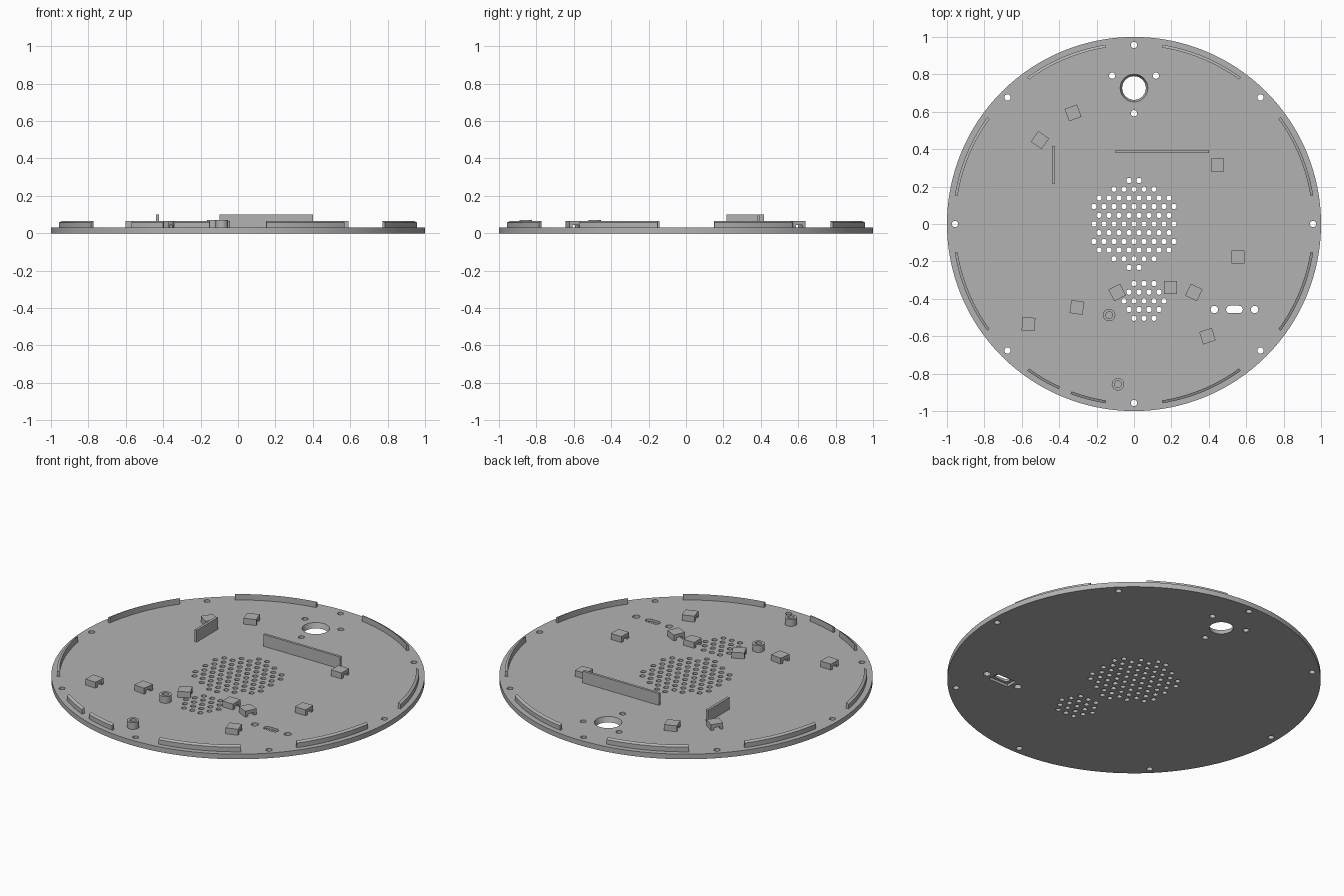
import bpy, bmesh, math
from mathutils import Matrix, Vector

if "Cube" in bpy.data.objects:
    bpy.data.objects.remove(bpy.data.objects["Cube"])

grey = bpy.data.materials.new("plain_grey")
grey.diffuse_color = (0.45, 0.45, 0.45, 1)
grey.use_nodes = True
grey.node_tree.nodes["Principled BSDF"].inputs["Base Color"].default_value = grey.diffuse_color
BASE = 0.03      # plate thickness
SINK = 0.004     # how far raised parts reach into the plate


def finish(name, bm, smooth=True):
    bmesh.ops.recalc_face_normals(bm, faces=bm.faces)
    mesh = bpy.data.meshes.new(name)
    bm.to_mesh(mesh)
    bm.free()
    mesh.materials.append(grey)
    ob = bpy.data.objects.new(name, mesh)
    bpy.context.collection.objects.link(ob)
    if smooth:
        bpy.context.view_layer.objects.active = ob
        ob.select_set(True)
        bpy.ops.object.shade_smooth_by_angle(angle=math.radians(30))
        ob.select_set(False)
    return ob


def prism(bm, pts, z0, z1, m=Matrix()):
    """Extrude a closed outline from z0 to z1, placed by a matrix."""
    lo = [bm.verts.new(m @ Vector((x, y, z0))) for x, y in pts]
    hi = [bm.verts.new(m @ Vector((x, y, z1))) for x, y in pts]
    bm.faces.new(lo[::-1])
    bm.faces.new(hi)
    for i in range(len(pts)):
        j = (i + 1) % len(pts)
        bm.faces.new((lo[i], lo[j], hi[j], hi[i]))


def cylinder(bm, x, y, r0, z0, z1, n=16, r1=None):
    bmesh.ops.create_cone(bm, cap_ends=True, segments=n, radius1=r0,
                          radius2=r0 if r1 is None else r1, depth=z1 - z0,
                          matrix=Matrix.Translation((x, y, (z0 + z1) / 2)))


def rectangle(x, y, w, h):
    return [(x - w/2, y - h/2), (x + w/2, y - h/2), (x + w/2, y + h/2), (x - w/2, y + h/2)]


def cut(ob, cutter):
    cutter.hide_render = True
    cutter.hide_set(True)
    mod = ob.modifiers.new("holes", 'BOOLEAN')
    mod.object = cutter
    mod.solver = 'EXACT'


# Round base plate
bm = bmesh.new()
cylinder(bm, 0, 0, 1, 0, BASE, 128)
plate = finish("base_plate", bm)

# Hole cutter: screw holes, speaker grilles, large tapered hole
holes = bmesh.new()
Z0, Z1 = -0.02, BASE + 0.02
for i in range(8):
    a = i * math.pi / 4
    cylinder(holes, 0.957 * math.cos(a), 0.957 * math.sin(a), 0.017, Z0, Z1)
for x, y in ((-0.117, 0.793), (0.117, 0.793), (0, 0.592)):
    cylinder(holes, x, y, 0.017, Z0, Z1)
for x in (0.43, 0.645):
    cylinder(holes, x, -0.457, 0.02, Z0, Z1)


def grille(cx, cy, rows):
    for r, count in enumerate(rows):
        y = cy + ((len(rows) - 1) / 2 - r) * 0.0465
        for c in range(count):
            cylinder(holes, cx + (c - (count - 1) / 2) * 0.0535, y, 0.0145, Z0, Z1, 12)


grille(0, 0, (2, 5, 8, 9, 8, 9, 8, 9, 8, 5, 2))
grille(0.0535, -0.411, (3, 4, 5, 4, 3))
cylinder(holes, 0, 0.727, 0.056, Z0, Z1, 48, 0.081)
# Rounded port slot
slot = []
for side, start in ((1, -90), (-1, 90)):
    for k in range(9):
        a = math.radians(start + k * 22.5)
        slot.append((0.537 + side * 0.025 + 0.02 * math.cos(a), -0.457 + 0.02 * math.sin(a)))
prism(holes, slot, Z0, Z1)
cut(plate, finish("hole_cutter", holes, False))

# Shallow recess around the port, underneath
bm = bmesh.new()
prism(bm, rectangle(0.537, -0.457, 0.13, 0.07), -0.02, 0.015)
cut(plate, finish("recess_cutter", bm, False))

# Rim lips: curved strips with a top sloping outwards
bm = bmesh.new()
profile = ((0.955, BASE - SINK), (0.97, BASE - SINK), (0.97, 0.057), (0.955, 0.065))


def lip(a0, a1):
    n = max(4, round((a1 - a0) / 1.7))
    rings = []
    for i in range(n + 1):
        a = math.radians(a0 + (a1 - a0) * i / n)
        rings.append([bm.verts.new((r * math.cos(a), r * math.sin(a), z)) for r, z in profile])
    for p, q in zip(rings, rings[1:]):
        for j in range(4):
            k = (j + 1) % 4
            bm.faces.new((p[j], p[k], q[k], q[j]))
    bm.faces.new(rings[0])
    bm.faces.new(rings[-1][::-1])


for a in (9, 54, 99, 144, 189, 279, 324):
    lip(a, a + 27)
lip(234, 245.5)
lip(249.5, 261)
finish("rim_lips", bm)

# Upright ribs
bm = bmesh.new()
prism(bm, rectangle(0.15, 0.388, 0.5, 0.015), BASE - SINK, 0.1)
prism(bm, rectangle(-0.43, 0.317, 0.015, 0.2), BASE - SINK, 0.1)
finish("ribs", bm, False)

# Hollow screw posts
bm = bmesh.new()
for x, y in ((-0.133, -0.487), (-0.086, -0.857)):
    rings = []
    for r, z in ((0.033, BASE - SINK), (0.033, 0.07), (0.018, 0.07), (0.018, BASE + 0.002)):
        rings.append([bm.verts.new((x + r * math.cos(i * math.pi / 12),
                                    y + r * math.sin(i * math.pi / 12), z)) for i in range(24)])
    for p, q in zip(rings, rings[1:]):
        for i in range(24):
            j = (i + 1) % 24
            bm.faces.new((p[i], p[j], q[j], q[i]))
    bm.faces.new(rings[0][::-1])
    bm.faces.new(rings[-1])
finish("screw_posts", bm)

# Bridge clips: square blocks with a channel underneath
clips = ((-0.326, 0.594, 20), (-0.503, 0.449, -35), (0.446, 0.316, 0), (0.556, -0.177, 0),
         (-0.09, -0.366, 27), (0.195, -0.34, 0), (0.32, -0.366, -25), (0.393, -0.6, 18),
         (-0.305, -0.446, -8), (-0.564, -0.535, -3))
arch = ((-0.035, BASE - SINK), (-0.018, BASE - SINK), (-0.018, 0.045), (0.018, 0.045),
        (0.018, BASE - SINK), (0.035, BASE - SINK), (0.035, 0.065), (-0.035, 0.065))
upright = Matrix(((0, 0, 1, 0), (1, 0, 0, 0), (0, 1, 0, 0), (0, 0, 0, 1)))
bm = bmesh.new()
for x, y, deg in clips:
    place = Matrix.Translation((x, y, 0)) @ Matrix.Rotation(math.radians(deg), 4, 'Z')
    prism(bm, arch, -0.035, 0.035, place @ upright)
finish("bridge_clips", bm, False)
